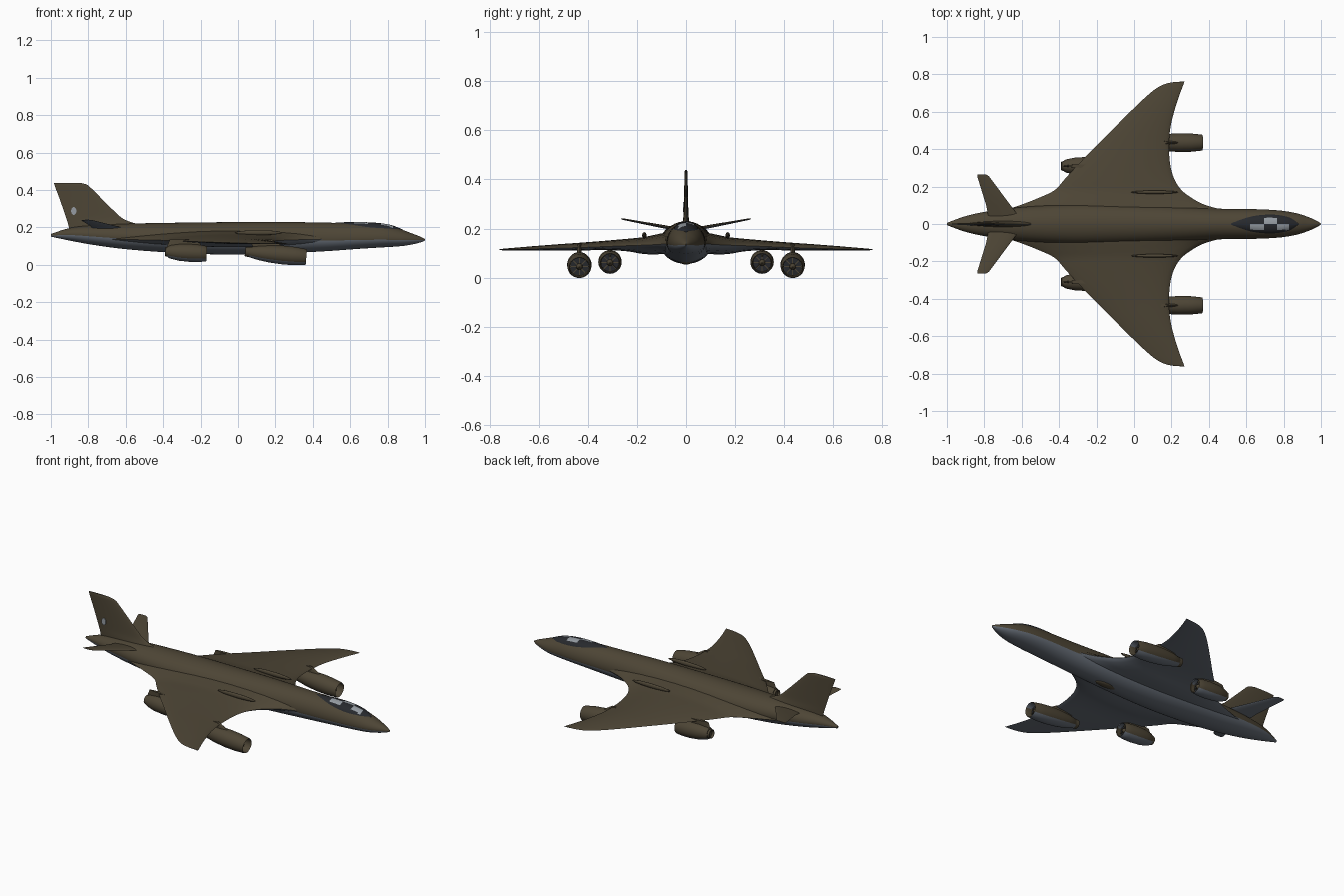
import bpy, math
from mathutils import Vector, Matrix

cube = bpy.data.objects.get("Cube")
if cube:
    bpy.data.objects.remove(cube)


def material(name, rgb):
    m = bpy.data.materials.new(name)
    m.use_nodes = True
    m.diffuse_color = (*rgb, 1)
    m.node_tree.nodes["Principled BSDF"].inputs["Base Color"].default_value = (*rgb, 1)
    return m


OLIVE = material("olive_drab", (0.075, 0.06, 0.036))
GREY = material("underside_grey", (0.13, 0.15, 0.18))
DARK = material("dark_glass", (0.02, 0.022, 0.026))
PALE = material("pale_glass", (0.3, 0.33, 0.36))


def spline(table, steps):
    """Smoothly resample a table of rows."""
    rows = [Vector(r) for r in table]
    out = []
    for i in range(len(rows) - 1):
        a, b = rows[max(i - 1, 0)], rows[i]
        c, d = rows[i + 1], rows[min(i + 2, len(rows) - 1)]
        for s in range(steps):
            t = s / steps
            out.append(b + (c - a) * (t / 2) + (a * 2 - b * 5 + c * 4 - d) * (t * t / 2)
                       + (b * 3 - a - c * 3 + d) * (t ** 3 / 2))
    return out + [rows[-1]]


def loft(name, rings, mats, rule=None, angle=40, matrix=None):
    """Skin a list of closed rings, cap the ends and colour the faces by rule."""
    n = len(rings[0])
    faces = [(i * n + j, i * n + (j + 1) % n, (i + 1) * n + (j + 1) % n, (i + 1) * n + j)
             for i in range(len(rings) - 1) for j in range(n)]
    faces += [tuple(range(n))[::-1], tuple(range((len(rings) - 1) * n, len(rings) * n))]
    me = bpy.data.meshes.new(name)
    me.from_pydata([p for r in rings for p in r], [], faces)
    if matrix:
        me.transform(matrix)
    import bmesh
    bm = bmesh.new()
    bm.from_mesh(me)
    bmesh.ops.remove_doubles(bm, verts=bm.verts, dist=0.0002)
    bmesh.ops.recalc_face_normals(bm, faces=bm.faces)
    bm.to_mesh(me)
    bm.free()
    for m in mats:
        me.materials.append(m)
    for p in me.polygons:
        p.use_smooth = True
        if rule:
            p.material_index = rule(p.center, p.normal)
    me.set_sharp_from_angle(angle=math.radians(angle))
    ob = bpy.data.objects.new(name, me)
    bpy.context.collection.objects.link(ob)
    return ob


def belly(c, n):
    return int(n.z < -0.2)


def circle(n):
    return [(math.cos(math.tau * k / n), math.sin(math.tau * k / n)) for k in range(n)]


def foil(front, back, up, down, n=14):
    """Airfoil ring as (chord position, offset) pairs."""
    us = [(1 - math.cos(math.pi * k / n)) / 2 for k in range(n + 1)]
    shape = [1.75 * u ** 0.6 * (1 - u) ** 0.8 for u in us]
    top = [(front + (back - front) * u, up * f) for u, f in zip(us, shape)]
    low = [(front + (back - front) * u, -down * f) for u, f in zip(us, shape)]
    return top + low[-2:0:-1]


# Fuselage: x, half width, bottom, widest height, top
body = [(1, .003, .13, .134, .138), (.975, .018, .12, .135, .151), (.93, .038, .109, .136, .168),
        (.87, .057, .1, .138, .19), (.78, .072, .094, .142, .213), (.65, .079, .086, .142, .222),
        (.45, .082, .072, .14, .226), (.2, .095, .06, .14, .23), (-.1, .105, .056, .14, .228),
        (-.35, .105, .065, .145, .225), (-.6, .09, .084, .15, .22), (-.78, .068, .108, .16, .212),
        (-.9, .042, .13, .165, .197), (-1, .006, .151, .158, .165)]
rings = []
for x, w, lo, mid, hi in spline(body, 5):
    rings.append([(x, w * c, mid + s * ((hi - mid) if s > 0 else (mid - lo))) for c, s in circle(40)])
loft("fuselage", rings, [OLIVE, GREY], belly)

# Wing: y, leading x, trailing x, thickness above and below, edge height
half = [(0, .6, -.78, .075, .06, .138), (.06, .52, -.72, .072, .06, .138), (.1, .385, -.61, .066, .06, .136),
        (.135, .315, -.52, .058, .059, .134), (.18, .255, -.425, .048, .052, .132),
        (.24, .215, -.37, .042, .034, .13), (.32, .193, -.297, .036, .022, .127),
        (.42, .187, -.198, .03, .018, .123), (.52, .195, -.1, .024, .014, .12),
        (.62, .22, 0, .017, .009, .117), (.69, .243, .075, .011, .006, .115),
        (.735, .26, .135, .007, .005, .114), (.755, .267, .19, .004, .003, .114), (.761, .27, .25, .002, .002, .114)]
span = spline(half, 4)
rings = []
for side, rows in ((-1, span[:0:-1]), (1, span)):
    for y, f, b, up, dn, z in rows:
        rings.append([(x, side * y, z + o) for x, o in foil(f, b, up, dn)])
loft("wing", rings, [OLIVE, GREY], lambda c, n: int(n.z < 0))

# Tail fin: height, leading x, trailing x, half thickness
fin = [(.17, -.44, -.9, .03), (.205, -.48, -.905, .026), (.225, -.56, -.91, .021), (.25, -.62, -.918, .016),
       (.3, -.675, -.935, .013), (.36, -.735, -.956, .011), (.41, -.785, -.975, .01),
       (.43, -.81, -.982, .009), (.439, -.85, -.984, .005)]
loft("tail_fin", [[(x, o, z) for x, o in foil(f, b, t, t)] for z, f, b, t in spline(fin, 3)], [OLIVE])

# Oval fin patch
loft("fin_patch", [[(-.878 + .014 * c, y, .288 + .021 * s) for c, s in circle(20)] for y in (-.012, -.008)], [PALE])

# Tailplanes
for side, label in ((1, "left"), (-1, "right")):
    rows = [(.02, -.6, -.775, .194, .012), (.1, -.66, -.79, .209, .01),
            (.255, -.775, -.838, .238, .005), (.265, -.79, -.837, .24, .002)]
    loft(label + "_tailplane", [[(x, side * y, z + o) for x, o in foil(f, b, t, t)] for y, f, b, z, t in rows],
         [OLIVE, GREY], lambda c, n: int(n.z < 0))


def turned(name, profile, mats, rule=None, matrix=None, n=28):
    rings = [[(x, r * c, r * s) for c, s in circle(n)] for x, r in profile]
    return loft(name, rings, mats, rule, 35, matrix)


def engine_colour(c, n):
    return int(n.z < -0.6)


# Engines, with open intakes, fan blades, nozzles and pylons
outer = [(-.16, .02), (-.15, .027), (-.1, .038), (-.04, .046), (.03, .05), (.09, .049), (.15, .043), (.155, .041),
         (.15, .038), (.11, .038)]
inner = [(-.1, .029), (-.085, .036), (-.04, .045), (.02, .048), (.07, .046), (.105, .041), (.108, .039),
         (.104, .036), (.075, .036)]
for side, label in ((1, "left"), (-1, "right")):
    for kind, profile, x, y, z, tilt in (("outer", outer, .211, .435, .055, 5), ("inner", inner, -.275, .31, .065, 3)):
        tag = label + "_" + kind
        place = Matrix.Translation((x, side * y, z)) @ Matrix.Rotation(math.radians(tilt), 4, 'Y')
        turned(tag + "_engine", profile, [OLIVE, GREY], engine_colour, place)
        face = profile[-1][0]
        turned(tag + "_fan", [(face, .036), (face + .003, .036)], [DARK], None, place)
        turned(tag + "_hub", [(face, .014), (face + .015, .011), (face + .026, .002)], [OLIVE], None, place, 16)
        for k in range(8):
            spin = place @ Matrix.Rotation(math.tau * k / 8, 4, 'X')
            blade = [[(face + dx, dy, dz) for dx, dy in ((0, -.002), (.008, -.002), (.008, .002), (0, .002))]
                     for dz in (.008, .037)]
            loft(f"{tag}_blade_{k}", blade, [OLIVE], None, 30, spin)
        tail = profile[0][0]
        turned(tag + "_nozzle", [(tail + .03, .028), (tail - .012, .025), (tail - .014, .021), (tail + .01, .019)],
               [OLIVE, DARK], lambda c, n: int(n.x > .95), place)
        pylon = [(z + .02, x + .09, x - .11, .014), (.135, x + .06, x - .09, .014)]
        if kind == "outer":
            pylon[0] = (z + .02, x + .07, x - .12, .014)
            pylon[1] = (.135, x - .03, x - .15, .014)
        loft(tag + "_pylon", [[(px, side * y + o, h) for px, o in foil(f, b, t, t)] for h, f, b, t in pylon], [OLIVE])


def blister(name, x, y, z, rx, ry, rz, mat):
    prof = [(-math.cos(math.pi * k / 16), max(math.sin(math.pi * k / 16), .01)) for k in range(17)]
    place = Matrix.Translation((x, y, z)) @ Matrix.Diagonal((rx, ry, rz, 1))
    return turned(name, prof, [mat], None, place, 20)


# Wing root ridges and belly blister
for side, label in ((1, "left"), (-1, "right")):
    blister(label + "_upper_ridge", .11, side * .17, .172, .125, .009, .013, OLIVE)
blister("belly_blister", .2, 0, .064, .07, .022, .011, OLIVE)


# Canopy with dark frames and pale panes
def pane_colour(c, n):
    if .62 < c.x < .83 and n.z > .5:
        return int(int((c.x - .62) / .035 + (2 if c.y > 0 else 0)) % 4 in (0, 1) and abs(c.y) < .032)
    return 0


canopy = [(.50, .004, .222), (.52, .022, .225), (.57, .038, .228), (.65, .049, .229), (.74, .052, .225),
          (.81, .045, .215), (.855, .032, .2), (.882, .006, .188)]
rings = []
for x, w, top in spline(canopy, 6):
    rings.append([(x, w * c, top - .036 + .036 * s) for c, s in circle(36)])
loft("canopy", rings, [DARK, PALE], pane_colour, 30)
